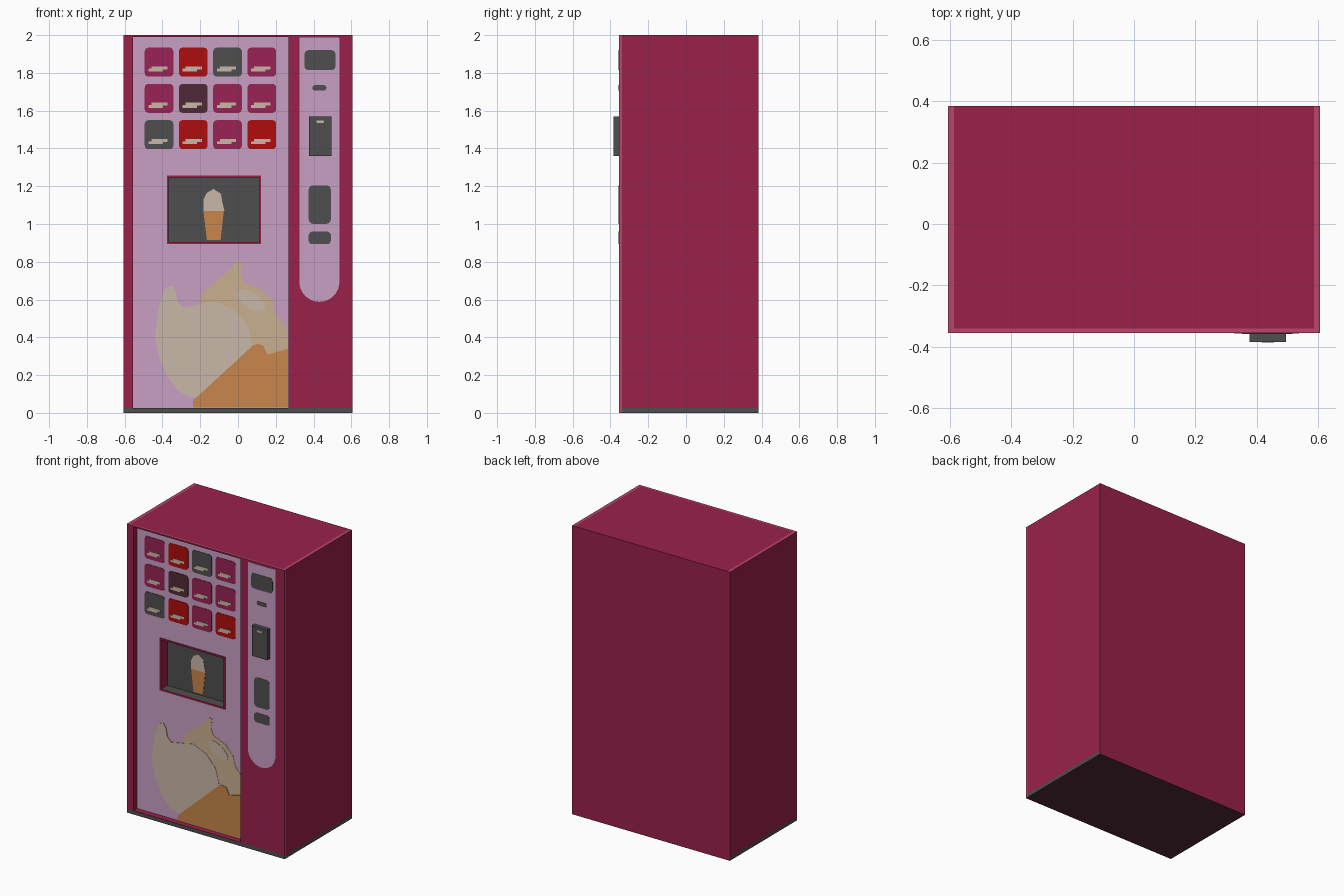
import bpy, bmesh, math
from mathutils import Vector

if "Cube" in bpy.data.objects:
    bpy.data.objects.remove(bpy.data.objects["Cube"])

FRONT, PANEL, NICHE, BACK = -0.354, -0.314, -0.25, 0.384   # depth planes (y)


def material(name, *rgb):
    m = bpy.data.materials.new(name)
    lin = [((c / 255 + 0.055) / 1.055) ** 2.4 for c in rgb]
    m.diffuse_color = (*lin, 1)
    m.use_nodes = True
    m.node_tree.nodes["Principled BSDF"].inputs["Base Color"].default_value = m.diffuse_color
    return m


MAROON = material("maroon", 155, 33, 75)
PINK = material("trim_pink", 188, 70, 107)
GREY = material("dark_grey", 78, 78, 78)
LILAC = material("lilac", 201, 160, 197)
RED = material("red", 176, 12, 12)
PLUM = material("plum", 80, 42, 54)
CREAM = material("cream", 202, 183, 168)
TAN = material("vanilla_tan", 202, 175, 142)
ORANGE = material("cone_orange", 200, 134, 76)
BERRY = material("berry", 154, 34, 84)


def finish(name, bm, *mats):
    bmesh.ops.recalc_face_normals(bm, faces=bm.faces)
    mesh = bpy.data.meshes.new(name)
    bm.to_mesh(mesh)
    bm.free()
    ob = bpy.data.objects.new(name, mesh)
    bpy.context.collection.objects.link(ob)
    for m in mats:
        mesh.materials.append(m)
    return ob


def box_bm(x0, x1, y0, y1, z0, z1):
    bm = bmesh.new()
    bmesh.ops.create_cube(bm, size=1)
    for v in bm.verts:
        v.co = ((x0 + x1) / 2 + v.co.x * (x1 - x0),
                (y0 + y1) / 2 + v.co.y * (y1 - y0),
                (z0 + z1) / 2 + v.co.z * (z1 - z0))
    return bm


def plate(name, outline, y, mat, t=0.002):
    """Flat outline in x, z standing t in front of the plane y."""
    bm = bmesh.new()
    f = bm.faces.new([bm.verts.new((x, y, z)) for x, z in outline])
    ext = bmesh.ops.extrude_face_region(bm, geom=[f])
    for v in ext["geom"]:
        if isinstance(v, bmesh.types.BMVert):
            v.co.y -= t
    return finish(name, bm, mat)


def rounded(x0, x1, z0, z1, r, top_r=None, n=4):
    top_r = r if top_r is None else top_r
    pts = []
    for cx, cz, a, q in ((x1, z1, 0, top_r), (x0, z1, 90, top_r), (x0, z0, 180, r), (x1, z0, 270, r)):
        sx, sz = (-1 if cx == x1 else 1), (-1 if cz == z1 else 1)
        steps = n if q > 0 else 0
        for i in range(steps + 1):
            t = math.radians(a + (90 * i / n if steps else 0))
            pts.append((cx + sx * q + q * math.cos(t), cz + sz * q + q * math.sin(t)))
    return pts


def ellipse(cx, cz, rx, rz, tilt, n=16):
    c, s = math.cos(tilt), math.sin(tilt)
    ring = [(rx * math.cos(2 * math.pi * i / n), rz * math.sin(2 * math.pi * i / n)) for i in range(n)]
    return [(cx + u * c - w * s, cz + u * s + w * c) for u, w in ring]


# Cabinet: box with cut lines for the trim and base strips
bm = box_bm(-0.605, 0.605, FRONT, BACK, 0, 2)
for co, no in (((0, 0, 0.025), (0, 0, 1)), ((-0.585, 0, 0), (1, 0, 0)),
               ((0.585, 0, 0), (1, 0, 0)), ((0, -0.34, 0), (0, 1, 0))):
    bmesh.ops.bisect_plane(bm, geom=bm.verts[:] + bm.edges[:] + bm.faces[:],
                           plane_co=co, plane_no=no)
cabinet = finish("cabinet", bm, MAROON, PINK, GREY, LILAC, PLUM)

# Recessed door panel and the deeper serving niche
bpy.context.view_layer.objects.active = cabinet
for dims in ((-0.555, 0.267, -0.5, PANEL, 0.027, 1.99),
             (-0.367, 0.113, -0.5, NICHE, 0.905, 1.246)):
    cutter = finish("cutter", box_bm(*dims), MAROON)
    cutter.hide_render = True
    mod = cabinet.modifiers.new("cut", 'BOOLEAN')
    mod.operation, mod.solver, mod.object = 'DIFFERENCE', 'EXACT', cutter
    bpy.ops.object.modifier_apply(modifier=mod.name)
    bpy.data.objects.remove(cutter)

# Cabinet colours by position and direction
for p in cabinet.data.polygons:
    c, n = p.center, p.normal
    i = 0
    if n.z < -0.9 and c.z < 0.01:
        i = 4                                              # underside
    elif n.z > 0.9 and c.z > 1.999:
        i = 1 if abs(c.x) > 0.586 or c.y < -0.341 else 0   # top trim
    elif abs(c.x) > 0.604 and c.y < -0.341:
        i = 1                                              # side trim
    elif c.z < 0.025 and n.y < 0.5:
        i = 2                                              # base strip
    elif n.y < -0.9 and abs(c.y - PANEL) < 0.002:
        i = 3                                              # door panel
    elif abs(c.y - NICHE) < 0.002 or (n.z > 0.9 and 0.9 < c.z < 0.91):
        i = 2                                              # niche back and floor
    p.material_index = i

# Thin frame round the niche
for k, (x0, x1, z0, z1) in enumerate(((-0.377, -0.367, 0.893, 1.257), (0.113, 0.123, 0.893, 1.257),
                                      (-0.367, 0.113, 0.893, 0.905), (-0.367, 0.113, 1.246, 1.257))):
    plate(f"niche_frame_{k}", [(x0, z0), (x1, z0), (x1, z1), (x0, z1)], PANEL, MAROON, 0.005)

# Selection buttons with plain label bars
rows = ((BERRY, RED, GREY, BERRY), (BERRY, PLUM, BERRY, BERRY), (GREY, RED, BERRY, RED))
for r, row in enumerate(rows):
    for c, mat in enumerate(row):
        x, z = -0.418 + 0.1813 * c, 1.857 - 0.192 * r
        plate(f"button_{r}_{c}", rounded(x - 0.076, x + 0.076, z - 0.077, z + 0.077, 0.02, n=3), PANEL, mat, 0.003)
        plate(f"button_label_{r}_{c}", [(x - 0.057, z - 0.05), (x + 0.02, z - 0.05), (x + 0.02, z - 0.038),
                                        (x + 0.045, z - 0.038), (x + 0.045, z - 0.022), (x - 0.04, z - 0.022),
                                        (x - 0.04, z - 0.035), (x - 0.057, z - 0.035)], PANEL, CREAM, 0.005)

# Cone picture inside the niche
plate("small_cone", [(-0.183, 1.07), (-0.165, 0.915), (-0.092, 0.915), (-0.075, 1.07)], NICHE, ORANGE)
plate("small_swirl", [(-0.183, 1.07), (-0.183, 1.13), (-0.165, 1.165), (-0.13, 1.185), (-0.09, 1.16),
                      (-0.082, 1.11), (-0.072, 1.07)], NICHE, CREAM)

# Large ice cream picture on the lower door
plate("big_swirl_back", [(-.204, .573), (-.188, .637), (-.124, .69), (-.055, .748), (-.003, .806), (.024, .80),
                         (.013, .743), (.03, .69), (.124, .652), (.183, .589), (.2, .52), (.246, .467),
                         (.266, .414), (.266, .32), (.15, .29), (.06, .33), (-.1, .4)], PANEL, TAN, 0.002)
plate("big_swirl_front", [(-.35, .675), (-.385, .66), (-.415, .573), (-.43, .483), (-.44, .40), (-.415, .29),
                          (-.373, .19), (-.32, .12), (-.257, .085), (-.20, .08), (.08, .345), (.07, .39),
                          (.05, .467), (-.02, .546), (-.124, .59), (-.204, .573), (-.29, .557), (-.32, .59),
                          (-.33, .642)], PANEL, CREAM, 0.004)
plate("big_cone", [(-.238, .028), (-.238, .065), (.077, .355), (.103, .366), (.135, .355), (.156, .308),
                   (.266, .34), (.266, .028)], PANEL, ORANGE, 0.006)
plate("big_highlight", ellipse(0.072, 0.594, 0.085, 0.042, -0.6), PANEL, CREAM, 0.004)

# Payment column
plate("payment_column", rounded(0.325, 0.537, 0.588, 1.987, 0.106, 0.008, 8), FRONT, LILAC, 0.002)
for name, x0, x1, z0, z1, r in (("display", 0.352, 0.516, 1.815, 1.92, 0.02),
                                ("coin_slot", 0.394, 0.468, 1.707, 1.735, 0.012),
                                ("keypad", 0.374, 0.492, 1.0, 1.205, 0.025),
                                ("change_tray", 0.374, 0.492, 0.893, 0.96, 0.02)):
    plate(name, rounded(x0, x1, z0, z1, r, n=3), FRONT, GREY, 0.004)
finish("card_reader", box_bm(0.375, 0.494, -0.384, FRONT + 0.002, 1.36, 1.57), GREY)
plate("card_reader_mark", rounded(0.415, 0.455, 1.536, 1.548, 0.004, n=2), -0.384, CREAM, 0.001)
